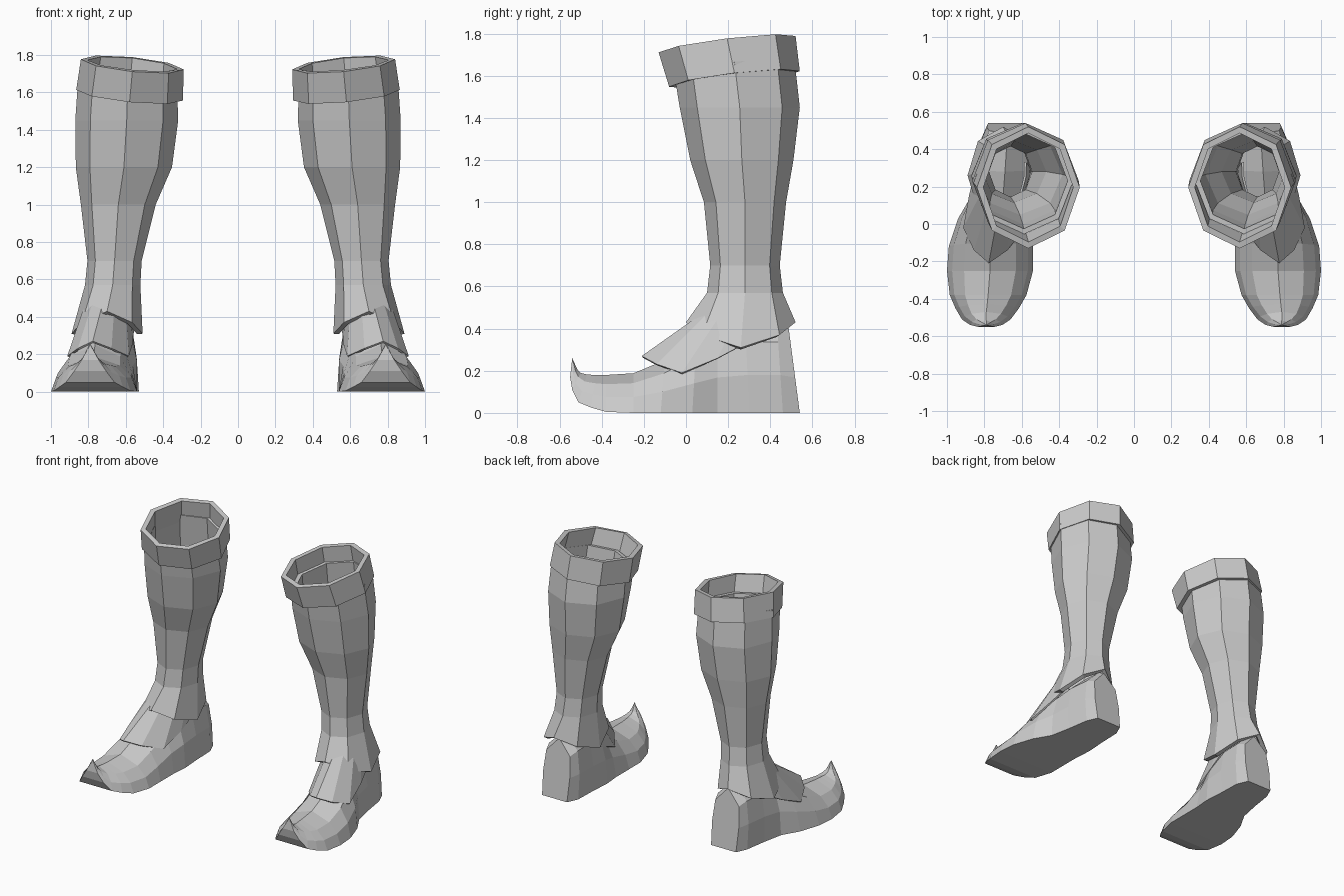
import bpy, bmesh
from math import sin, cos, pi

if "Cube" in bpy.data.objects:
    bpy.data.objects.remove(bpy.data.objects["Cube"])


def octagon(cx, cy, rx, ry, z, ax=0.0, ay=0.0, lift=0.0):
    """Eight-sided ring, first corner at the front; ax/ay tilt it, lift raises front and back."""
    pts = []
    for i in range(8):
        dx, dy = rx * sin(i * pi / 4), -ry * cos(i * pi / 4)
        pts.append((cx + dx, cy + dy, z + ax * dx + ay * dy + lift * cos(i * pi / 4) ** 2))
    return pts


def loft(name, rings, closed=True, caps=False, thickness=0.0):
    """Skin successive rings, thicken inward and mirror to the other boot."""
    bm = bmesh.new()
    rows = [[bm.verts.new(p) for p in r] for r in rings]
    n = len(rows[0])
    for a, b in zip(rows, rows[1:]):
        for i in range(n if closed else n - 1):
            j = (i + 1) % n
            bm.faces.new((a[i], a[j], b[j], b[i]))
    if caps:
        bm.faces.new(rows[0])
        bm.faces.new(rows[-1][::-1])
        bmesh.ops.remove_doubles(bm, verts=bm.verts, dist=0.0005)
        bmesh.ops.recalc_face_normals(bm, faces=bm.faces)
    mesh = bpy.data.meshes.new(name)
    bm.to_mesh(mesh)
    bm.free()
    ob = bpy.data.objects.new(name, mesh)
    bpy.context.collection.objects.link(ob)
    if thickness:
        s = ob.modifiers.new("Thickness", 'SOLIDIFY')
        s.thickness, s.offset = thickness, -1
    ob.modifiers.new("Pair", 'MIRROR').use_clip = False
    return ob


# Tilted cuff, bottom to top
loft("cuff", [octagon(.58, .23, .285, .31, 1.585, .1, .12),
              octagon(.565, .195, .275, .325, 1.75, .1, .12)], thickness=.035)

# Tapered shaft with a flared, scalloped hem
loft("shaft", [octagon(.70, .26, .19, .26, .31, lift=.12),
               octagon(.67, .28, .148, .18, .57),
               octagon(.66, .28, .145, .165, .70),
               octagon(.64, .28, .20, .195, 1.0),
               octagon(.61, .265, .257, .245, 1.2),
               octagon(.595, .255, .275, .285, 1.45),
               octagon(.59, .23, .265, .285, 1.64, .1, .12)], thickness=.03)

# Foot stations: y bottom, z bottom, y top, z top, half width, centre x, fullness
stations = [
    (.54, 0, .485, .42, .10, .68, .95),
    (.46, 0, .43, .45, .135, .68, .85),
    (.30, 0, .28, .45, .15, .69, .8),
    (.15, 0, .15, .42, .17, .70, .7),
    (.03, 0, .05, .35, .20, .74, .62),
    (-.12, 0, -.10, .25, .225, .765, .6),
    (-.25, 0, -.25, .188, .23, .77, .6),
    (-.38, .005, -.38, .18, .205, .78, .6),
    (-.45, .025, -.43, .18, .17, .785, .6),
    (-.51, .05, -.47, .182, .13, .79, .6),
    (-.54, .11, -.50, .19, .085, .79, .6),
    (-.55, .17, -.515, .205, .045, .79, .6),
    (-.54, .26, -.54, .26, 0, .79, .6)]


def section(yb, zb, yt, zt, w, cx, full):
    half = [(w, 0), (w * (1 + full) / 2 * 1.1, .4), (w * full, .75)]
    prof = half + [(0, 1)] + [(-x, t) for x, t in reversed(half)]
    return [(cx + x, yb + (yt - yb) * t, zb + (zt - zb) * t) for x, t in prof]


# Foot with flat sole and curled pointed toe
bm_rings = [section(*s) for s in stations[:-1]]
tip = stations[-1]
bm_rings.append([(tip[5] + (i - 3) * .0011, tip[0], tip[1] - abs(i - 3) * .001) for i in range(7)])
loft("foot", bm_rings, caps=True)

# Pointed flap over the instep, emerging under the hem
upper = [(.11, .33, .47), (.12, .25, .47), (.11, .16, .46), (.06, .10, .47)]
lower = [(.145, .30, .34), (.16, .15, .26), (.165, -.02, .19), (.09, -.14, .232)]


def flap_row(half, front, cx_top):
    def cx(y):
        return cx_top + (.3 - y) * .15
    right = [(cx(y) + x, y, z) for x, y, z in half]
    left = [(cx(y) - x, y, z) for x, y, z in reversed(half)]
    return left[::-1][::1] + [(cx(front[0]), *front)] + right[::-1]


loft("instep_flap", [flap_row(lower, (-.21, .27), .70),
                     flap_row(upper, (.08, .475), .69)], closed=False, thickness=.012)
